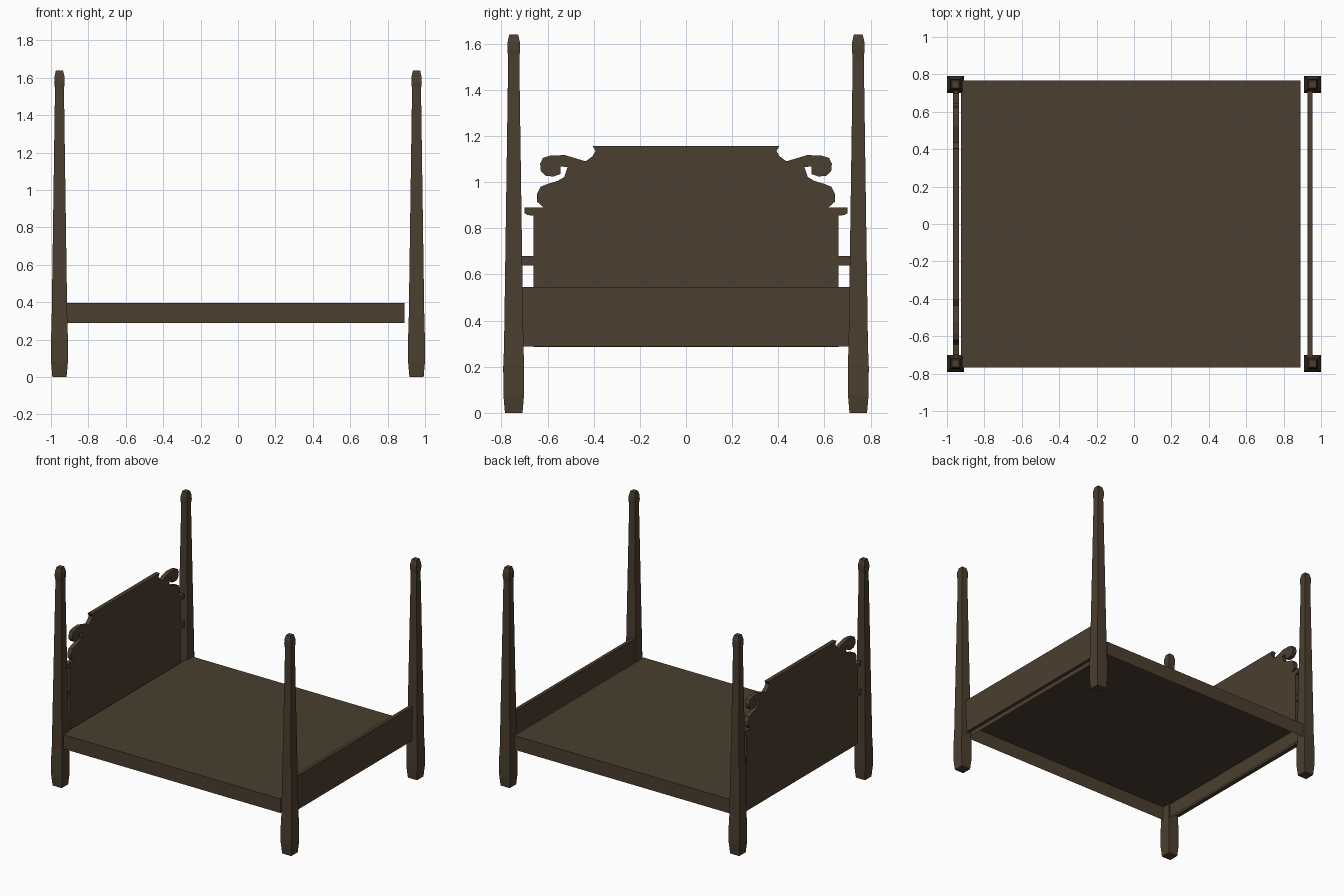
import bpy, bmesh

if "Cube" in bpy.data.objects:
    bpy.data.objects.remove(bpy.data.objects["Cube"])

wood = bpy.data.materials.new("dark brown wood")
wood.diffuse_color = (0.07, 0.049, 0.029, 1)
wood.use_nodes = True
wood.node_tree.nodes["Principled BSDF"].inputs["Base Color"].default_value = wood.diffuse_color


def finish(bm, name, fix_normals=True):
    if fix_normals:
        bmesh.ops.recalc_face_normals(bm, faces=bm.faces)
    me = bpy.data.meshes.new(name)
    bm.to_mesh(me)
    bm.free()
    me.materials.append(wood)
    ob = bpy.data.objects.new(name, me)
    bpy.context.collection.objects.link(ob)
    return ob


def box(name, lo, hi, open_bottom=False):
    bm = bmesh.new()
    bmesh.ops.create_cube(bm, size=1)
    for v in bm.verts:
        v.co = [(a + b) / 2 + c * (b - a) for a, b, c in zip(lo, hi, v.co)]
    if open_bottom:
        down = [f for f in bm.faces if f.normal.z < -0.9]
        bmesh.ops.delete(bm, geom=down, context='FACES_ONLY')
    return finish(bm, name, not open_bottom)


# Square tapered posts with a small finial: (height, half width)
POST = [(0, .038), (.08, .045), (.2, .0455), (.29, .042), (1.54, .024),
        (1.575, .028), (1.605, .027), (1.64, .019)]


def post(name, x, y):
    bm = bmesh.new()
    rings = [[bm.verts.new((x + sx * r, y + sy * r, z))
              for sx, sy in ((-1, -1), (1, -1), (1, 1), (-1, 1))] for z, r in POST]
    for a, b in zip(rings, rings[1:]):
        for i in range(4):
            j = (i + 1) % 4
            bm.faces.new((a[i], a[j], b[j], b[i]))
    bm.faces.new(rings[0][::-1])
    bm.faces.new(rings[-1])
    finish(bm, name)


for x, end in ((-.9545, "head"), (.9545, "foot")):
    for y, side in ((-.7465, "front"), (.7465, "back")):
        post(f"{end}_{side}_post", x, y)

# Hollow bed deck with side rails, open underneath
box("bed_deck_and_rails", (-.925, -.768, .29), (.89, .768, .396), open_bottom=True)

# Plain footboard
box("footboard", (.928, -.71, .288), (.954, .71, .545))

# Scrolled headboard: half outline (y, z) from bottom to top, mirrored
HALF = [(.66, .285), (.66, .855), (.685, .857), (.70, .865), (.70, .89), (.617, .89),
        (.645, .915), (.645, .95), (.63, .98), (.60, .992), (.556, 1.005), (.528, 1.022),
        (.513, 1.065), (.543, 1.068), (.543, 1.035), (.575, 1.024), (.61, 1.028),
        (.63, 1.05), (.632, 1.08), (.62, 1.105), (.587, 1.115), (.525, 1.117),
        (.435, 1.09), (.405, 1.112), (.392, 1.135), (.405, 1.157)]
outline = HALF + [(-y, z) for y, z in reversed(HALF)]
bm = bmesh.new()
face = bm.faces.new([bm.verts.new((-.967, y, z)) for y, z in outline])
ext = bmesh.ops.extrude_face_region(bm, geom=[face])
bmesh.ops.translate(bm, vec=(.032, 0, 0),
                    verts=[g for g in ext["geom"] if isinstance(g, bmesh.types.BMVert)])
if face.is_valid and not any(len(e.link_faces) == 1 for e in bm.edges):
    pass
else:
    bm.faces.new([v for v in face.verts]) if not face.is_valid else None
bmesh.ops.triangulate(bm, faces=[f for f in bm.faces if len(f.verts) > 4])
finish(bm, "headboard")

# Short tenons joining the headboard to its posts
for s, side in ((-1, "front"), (1, "back")):
    ys = sorted((s * .65, s * .72))
    box(f"headboard_{side}_tenon", (-.962, ys[0], .638), (-.94, ys[1], .68))
